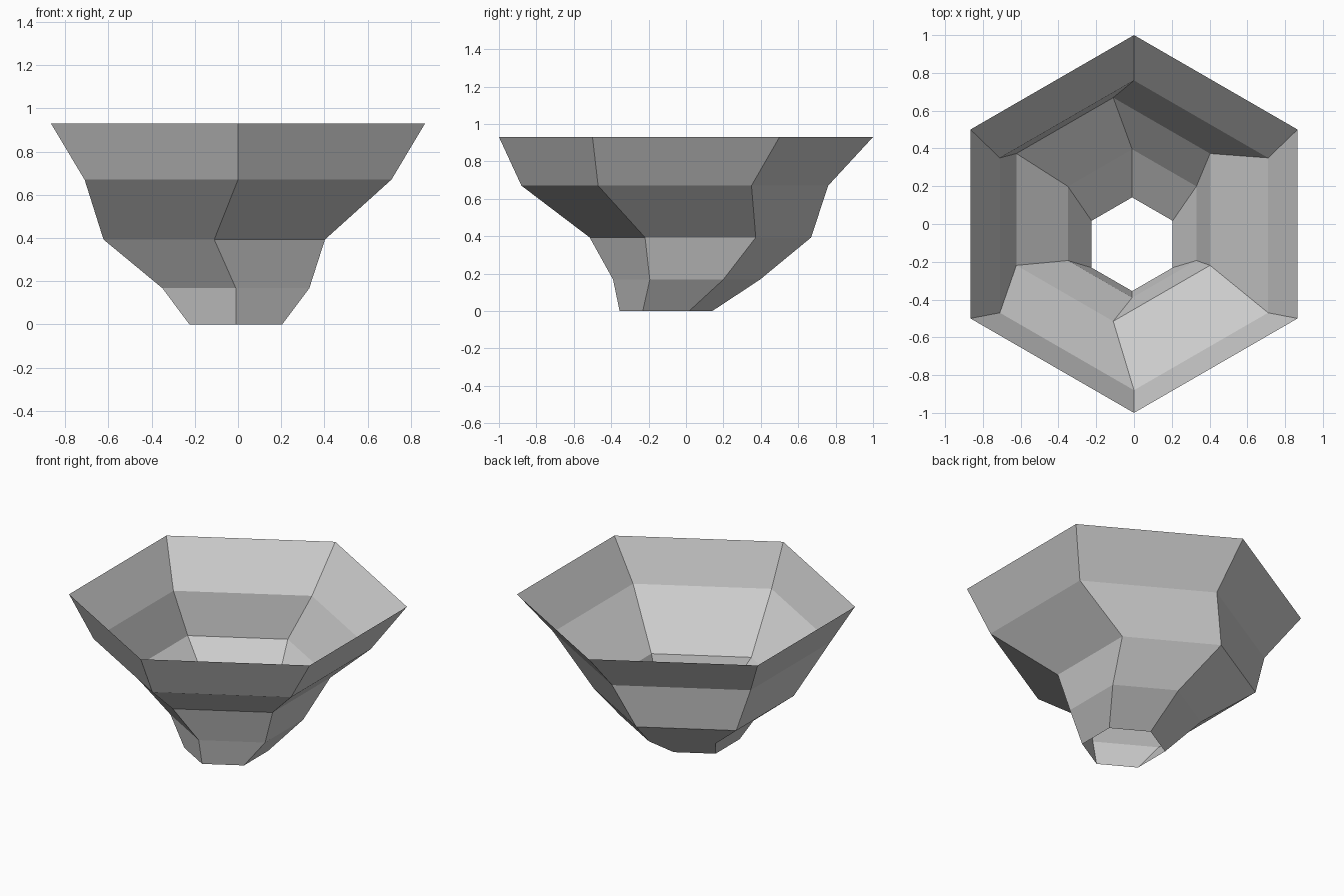
import bpy, bmesh, math

cube = bpy.data.objects.get("Cube")
if cube:
    bpy.data.objects.remove(cube, do_unlink=True)

# One plain grey
grey = bpy.data.materials.new("plain_grey")
grey.use_nodes = True
colour = (0.6, 0.6, 0.6, 1)
grey.diffuse_color = colour
grey.node_tree.nodes["Principled BSDF"].inputs["Base Color"].default_value = colour

# Hexagonal rings from base to rim: centre x, centre y, height, radius
RINGS = [
    (-0.01, -0.107, 0.0, 0.248),
    (-0.01, 0.003, 0.168, 0.393),
    (-0.11, 0.077, 0.393, 0.592),
    (0.0, -0.06, 0.67, 0.82),
    (0.0, 0.0, 0.93, 1.0),
]
SIDES = 6

# Open funnel shell: bridge each ring to the next
bm = bmesh.new()
loops = []
for cx, cy, z, r in RINGS:
    angles = [math.pi / 2 + math.tau * i / SIDES for i in range(SIDES)]
    loops.append([bm.verts.new((cx + r * math.cos(a), cy + r * math.sin(a), z))
                  for a in angles])
for low, high in zip(loops, loops[1:]):
    for i in range(SIDES):
        j = (i + 1) % SIDES
        bm.faces.new((low[i], low[j], high[j], high[i]))

mesh = bpy.data.meshes.new("funnel_bowl")
bm.to_mesh(mesh)
bm.free()
mesh.materials.append(grey)
bowl = bpy.data.objects.new("funnel_bowl", mesh)
bpy.context.collection.objects.link(bowl)
